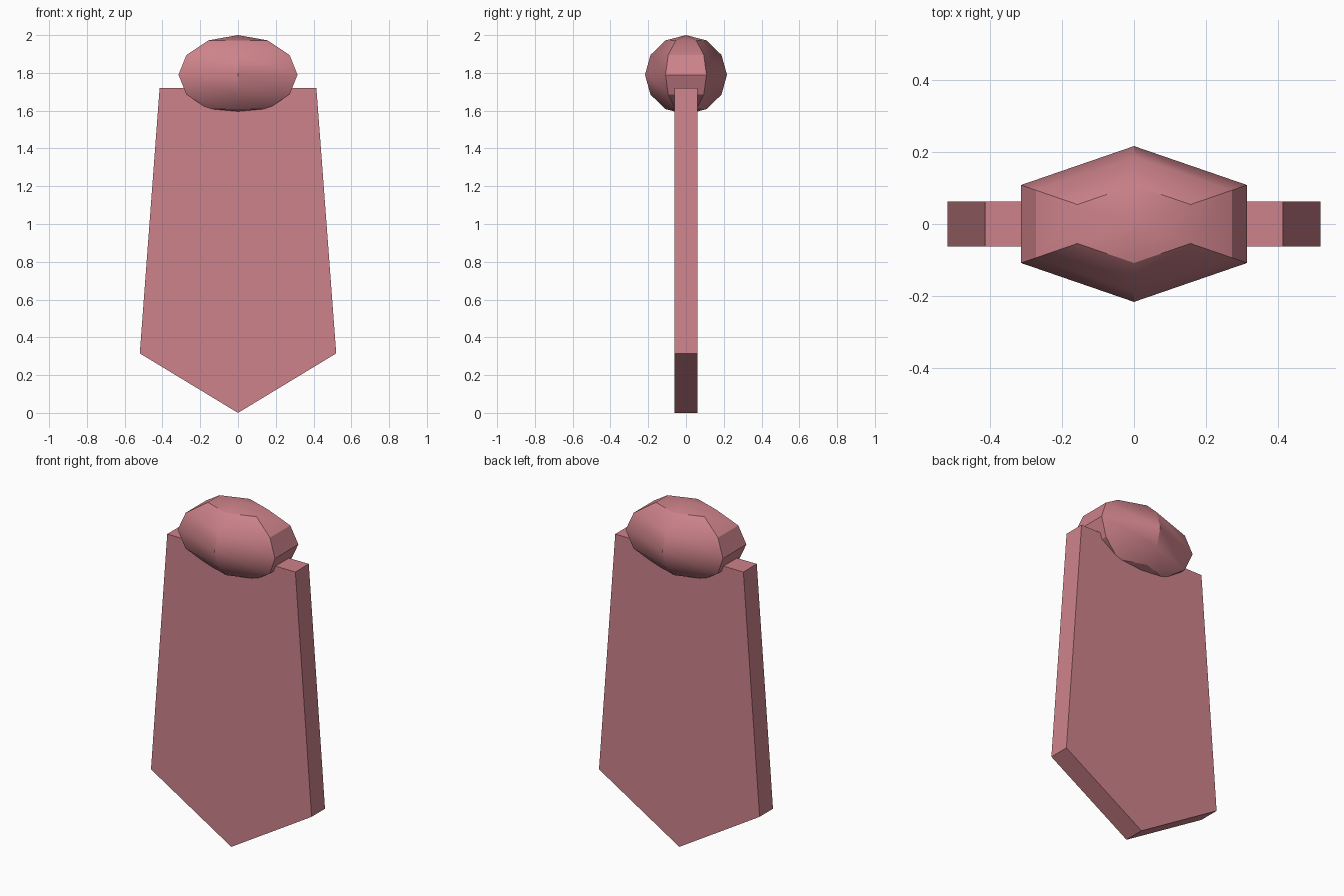
import bpy, bmesh, math

cube = bpy.data.objects.get("Cube")
if cube:
    bpy.data.objects.remove(cube, do_unlink=True)

# Single fabric colour
pink = bpy.data.materials.new("dusty pink")
pink.use_nodes = True
colour = (0.61, 0.225, 0.255, 1)
pink.diffuse_color = colour
pink.node_tree.nodes["Principled BSDF"].inputs["Base Color"].default_value = colour


def add_part(name, bm):
    bmesh.ops.recalc_face_normals(bm, faces=bm.faces)
    mesh = bpy.data.meshes.new(name)
    bm.to_mesh(mesh)
    bm.free()
    mesh.materials.append(pink)
    obj = bpy.data.objects.new(name, mesh)
    bpy.context.collection.objects.link(obj)
    return obj


# Tie blade: pointed profile extruded along y
profile = [(-0.415, 1.72), (-0.52, 0.315), (0, 0), (0.52, 0.315), (0.415, 1.72)]
bm = bmesh.new()
face = bm.faces.new([bm.verts.new((x, -0.062, z)) for x, z in profile])
side = bmesh.ops.extrude_face_region(bm, geom=[face])["geom"]
bmesh.ops.translate(bm, vec=(0, 0.124, 0),
                    verts=[v for v in side if isinstance(v, bmesh.types.BMVert)])
add_part("tie_blade", bm)

# Knot: six-sided low-poly sphere, stretched sideways
bm = bmesh.new()
bmesh.ops.create_uvsphere(bm, u_segments=6, v_segments=6, radius=1)
bmesh.ops.scale(bm, vec=(0.315 / math.cos(math.radians(30)), 0.217, 0.21), verts=bm.verts)
bmesh.ops.translate(bm, vec=(0, 0, 1.79), verts=bm.verts)
knot = add_part("tie_knot", bm)

bpy.ops.object.select_all(action="DESELECT")
knot.select_set(True)
bpy.context.view_layer.objects.active = knot
bpy.ops.object.shade_smooth_by_angle(angle=math.radians(30))
